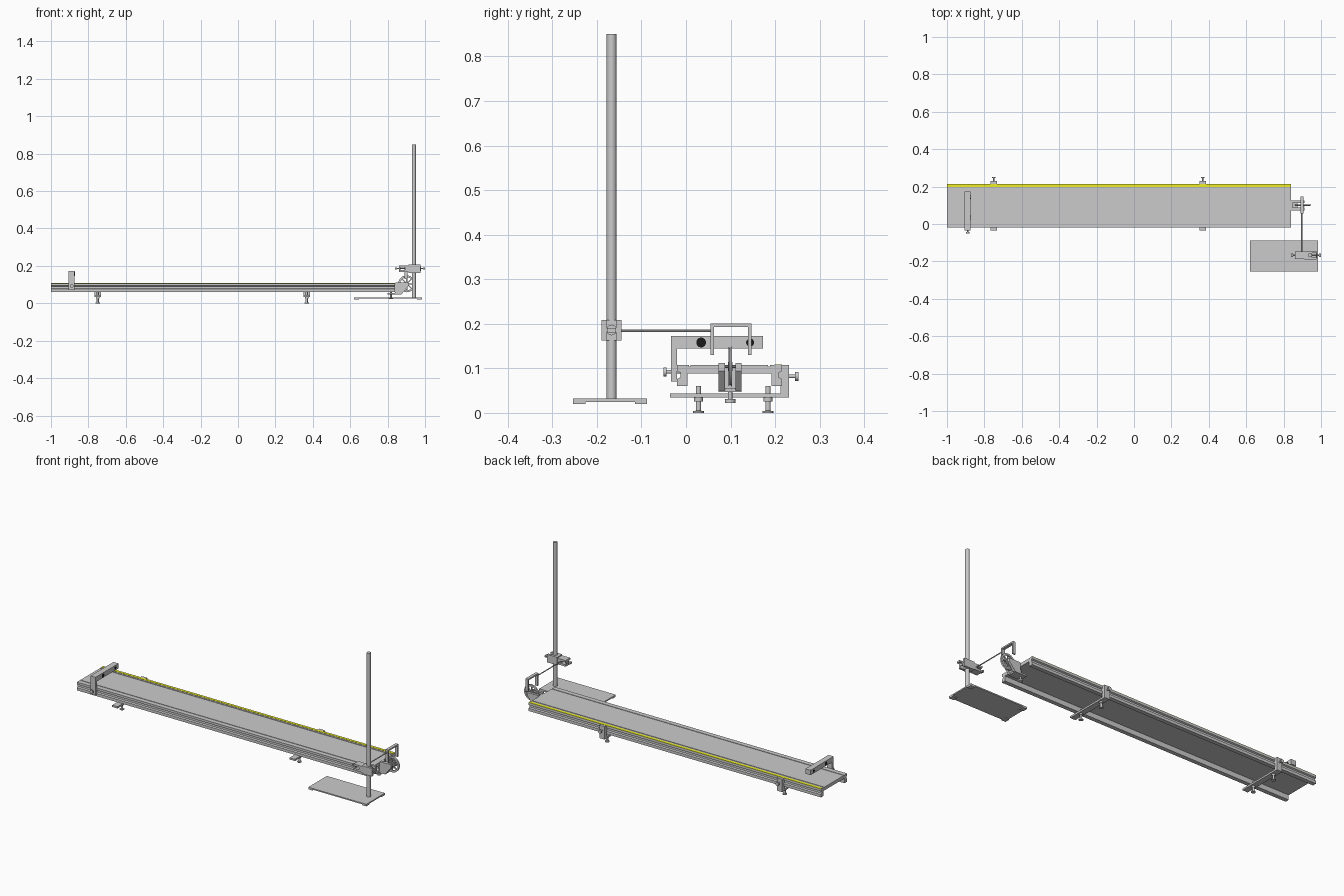
import bpy, bmesh, math
from mathutils import Vector

if "Cube" in bpy.data.objects:
    bpy.data.objects.remove(bpy.data.objects["Cube"])


def link(name, bm, mat=None, smooth=False):
    bmesh.ops.recalc_face_normals(bm, faces=bm.faces)
    me = bpy.data.meshes.new(name)
    bm.to_mesh(me)
    bm.free()
    ob = bpy.data.objects.new(name, me)
    bpy.context.collection.objects.link(ob)
    if mat:
        me.materials.append(mat)
    if smooth:
        bpy.ops.object.select_all(action='DESELECT')
        ob.select_set(True)
        bpy.context.view_layer.objects.active = ob
        bpy.ops.object.shade_smooth_by_angle()
    return ob


def prism(name, pts, axis, a, b, mat=None):
    """Extrude a 2D outline along an axis: x uses (y,z), y uses (x,z), z uses (x,y)."""
    def place(p, d):
        return {'x': (d, *p), 'y': (p[0], d, p[1]), 'z': (*p, d)}[axis]
    bm = bmesh.new()
    rings = [[bm.verts.new(place(p, d)) for p in pts] for d in (a, b)]
    n = len(pts)
    bm.faces.new(rings[0])
    bm.faces.new(rings[1])
    for i in range(n):
        j = (i + 1) % n
        bm.faces.new((rings[0][i], rings[0][j], rings[1][j], rings[1][i]))
    return link(name, bm, mat)


def box(name, x0, x1, y0, y1, z0, z1, mat=None):
    return prism(name, [(x0, y0), (x1, y0), (x1, y1), (x0, y1)], 'z', z0, z1, mat)


def lathe(name, start, direction, profile, segs=24, closed=False, mat=None):
    """Revolve (distance, radius) points around a line."""
    start, d = Vector(start), Vector(direction).normalized()
    u = d.orthogonal().normalized()
    v = d.cross(u)
    bm = bmesh.new()
    rings = []
    for t, r in profile:
        rings.append([bm.verts.new(start + d * t + r * (
            u * math.cos(2 * math.pi * k / segs) + v * math.sin(2 * math.pi * k / segs)))
            for k in range(segs)])
    pairs = list(zip(rings, rings[1:]))
    if closed:
        pairs.append((rings[-1], rings[0]))
    else:
        bm.faces.new(rings[0])
        bm.faces.new(rings[-1])
    for p, q in pairs:
        for k in range(segs):
            m = (k + 1) % segs
            bm.faces.new((p[k], p[m], q[m], q[k]))
    return link(name, bm, mat, True)


def material(name, color):
    m = bpy.data.materials.new(name)
    m.diffuse_color = color
    m.use_nodes = True
    m.node_tree.nodes["Principled BSDF"].inputs["Base Color"].default_value = m.diffuse_color
    return m


yellow = material("yellow", (0.85, 0.85, 0.02, 1))
black = material("black", (0.01, 0.01, 0.01, 1))

# Track: channel section with side slots and shallow top grooves
MID = 0.0975
half = [(0.0, 0.107), (0.087, 0.107), (0.087, 0.104), (0.091, 0.104), (0.091, 0.107),
        (0.1175, 0.107), (0.1175, 0.094), (0.110, 0.090), (0.110, 0.080),
        (0.1175, 0.076), (0.1175, 0.060), (0.094, 0.060), (0.094, 0.088), (0.0, 0.088)]
outline = [(MID + y, z) for y, z in half[1:-1]] + [(MID - y, z) for y, z in reversed(half[1:-1])]
prism("track", outline, 'x', -1.0, 0.84)
box("scale_tape", -1.0, 0.84, 0.199, 0.215, 0.1065, 0.1085, yellow)

# Two levelling feet brackets, each hooked over the back rail
for i, cx in enumerate((-0.75, 0.367)):
    x0, x1 = cx - 0.017, cx + 0.017
    hook = [(-0.036, 0.034), (0.231, 0.034), (0.231, 0.107), (0.212, 0.107), (0.212, 0.094),
            (0.208, 0.090), (0.208, 0.080), (0.212, 0.076), (0.212, 0.044), (-0.036, 0.044)]
    prism(f"foot_bracket_{i}", hook, 'x', x0, x1)
    for j, y in enumerate((0.028, 0.184)):
        lathe(f"levelling_foot_{i}_{j}", (cx, y, 0), (0, 0, 1),
              [(0, 0.012), (0.004, 0.012), (0.005, 0.006), (0.026, 0.006),
               (0.026, 0.010), (0.034, 0.010), (0.034, 0.006), (0.06, 0.006)])
    lathe(f"bracket_screw_{i}", (cx, 0.231, 0.082), (0, 1, 0),
          [(0, 0.004), (0.014, 0.004), (0.014, 0.010), (0.021, 0.010)])

# Photogate clamped on the left end, with dark sensor openings
gate = [(-0.034, 0.070), (-0.020, 0.070), (-0.020, 0.145), (0.173, 0.145),
        (0.173, 0.173), (-0.034, 0.173)]
prism("left_gate", gate, 'x', -0.905, -0.873)
for i, (y, r) in enumerate(((0.034, 0.011), (0.144, 0.009))):
    lathe(f"gate_opening_{i}", (-0.9055, y, 0.158), (1, 0, 0), [(0, r), (0.033, r)], mat=black)
lathe("gate_screw", (-0.889, -0.010, 0.092), (0, -1, 0),
      [(0, 0.004), (0.034, 0.004), (0.034, 0.010), (0.040, 0.010)])

# Pulley fork under the right end of the track
PX, PY, PZ = 0.902, 0.099, 0.104
box("fork_plate", 0.800, 0.875, 0.073, 0.125, 0.047, 0.056)
arm = [(0.842, 0.050), (0.876, 0.050), (0.912, 0.094), (0.912, 0.112), (0.842, 0.112)]
for i, (a, b) in enumerate(((0.073, 0.087), (0.111, 0.125))):
    prism(f"fork_arm_{i}", arm, 'y', a, b)
box("fork_back", 0.840, 0.848, 0.073, 0.125, 0.050, 0.107)
lathe("fork_knob", (0.818, PY, 0.022), (0, 0, 1),
      [(0, 0.012), (0.009, 0.012), (0.009, 0.005), (0.080, 0.005)])

# Spoked pulley wheel
W = 0.004
lathe("pulley_rim", (PX, PY, PZ), (0, 1, 0),
      [(-W, 0.035), (-W, 0.045), (0, 0.041), (W, 0.045), (W, 0.035)], 40, True)
lathe("pulley_hub", (PX, PY - 0.005, PZ), (0, 1, 0), [(0, 0.010), (0.010, 0.010)])
lathe("pulley_axle", (PX, 0.073, PZ), (0, 1, 0), [(0, 0.003), (0.052, 0.003)], 12)
for k in range(8):
    a = k * math.pi / 4
    c, s = math.cos(a), math.sin(a)
    pts = [(PX + r * c - w * s, PZ + r * s + w * c)
           for r, w in ((0.008, -0.003), (0.036, -0.003), (0.036, 0.003), (0.008, 0.003))]
    prism(f"pulley_spoke_{k}", pts, 'y', PY - 0.003, PY + 0.003)

# Photogate arch over the pulley, held by a rod from the stand
arch = [(0.055, 0.130), (0.063, 0.130), (0.063, 0.193), (0.139, 0.193), (0.139, 0.130),
        (0.147, 0.130), (0.147, 0.201), (0.055, 0.201)]
prism("pulley_gate", arch, 'x', 0.890, 0.907)
lathe("support_rod", (0.897, -0.185, 0.184), (0, 1, 0), [(0, 0.003), (0.241, 0.003)], 12)

# Stand: base plate with feet strips and a round pole
SX, SY = 0.94, -0.167
box("stand_base", 0.62, 0.985, -0.254, -0.087, 0.025, 0.032)
for i, x in enumerate((0.62, 0.957)):
    for j, y in enumerate((-0.254, -0.115)):
        box(f"base_pad_{i}_{j}", x, x + 0.028, y, y + 0.028, 0.020, 0.026)
lathe("stand_pole", (SX, SY, 0.03), (0, 0, 1), [(0, 0.011), (0.82, 0.011)], 32)

# Two-jaw boss clamp: open jaws around rod and pole, with winged screws
pole_jaw = [(0.912, -0.190), (0.976, -0.190), (0.976, -0.178), (0.953, -0.178),
            (0.953, -0.156), (0.976, -0.156), (0.976, -0.145), (0.912, -0.145)]
prism("clamp_pole_jaw", pole_jaw, 'z', 0.163, 0.208)
rod_jaw = [(0.912, 0.168), (0.912, 0.203), (0.860, 0.203), (0.860, 0.192), (0.892, 0.192),
           (0.892, 0.179), (0.860, 0.179), (0.860, 0.168)]
prism("clamp_rod_jaw", rod_jaw, 'y', -0.188, -0.147)
for i, (x, d) in enumerate(((0.900, -1), (0.942, 1))):
    end = 0.845 if d < 0 else 0.995
    lathe(f"clamp_screw_{i}", (x, SY, 0.186), (d, 0, 0),
          [(0, 0.003), (abs(end - x), 0.003)], 12)
    box(f"clamp_wing_{i}", end - 0.005, end + 0.005, SY - 0.010, SY + 0.010, 0.181, 0.191)
    ring = end - d * 0.020
    lathe(f"clamp_collar_{i}", (ring - 0.003, SY, 0.186), (1, 0, 0), [(0, 0.012), (0.006, 0.012)], 16)
